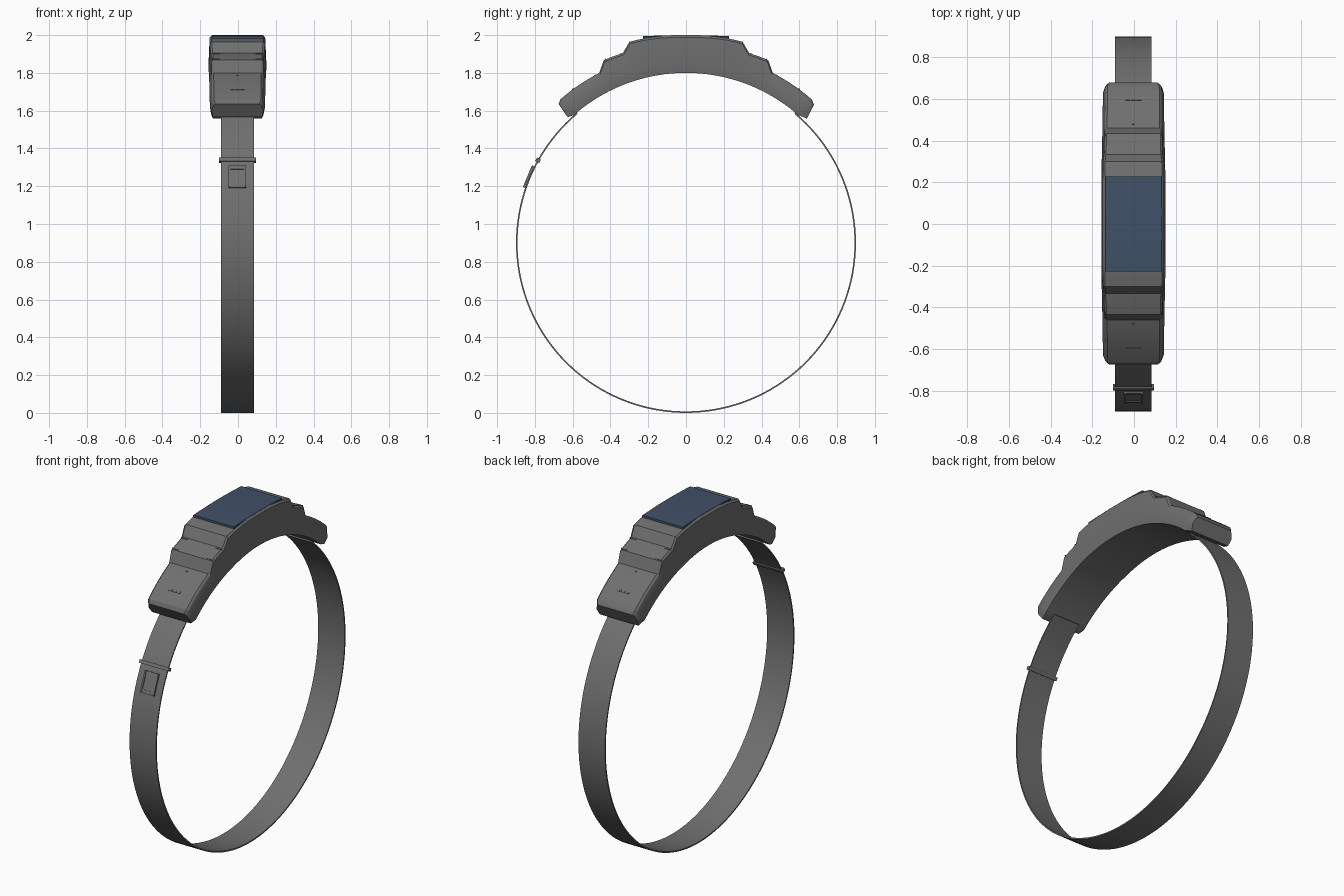
import bpy, bmesh
from math import sin, cos, radians, sqrt

cube = bpy.data.objects.get("Cube")
if cube:
    bpy.data.objects.remove(cube, do_unlink=True)

CENTRE_Z = 0.9   # centre of the strap circle
RADIUS = 0.9     # outer radius of the strap
SHIFT = -0.003   # sideways offset of the whole model


def material(name, rgb):
    mat = bpy.data.materials.new(name)
    mat.use_nodes = True
    color = (*rgb, 1)
    mat.diffuse_color = color
    bsdf = next(n for n in mat.node_tree.nodes if n.type == 'BSDF_PRINCIPLED')
    bsdf.inputs["Base Color"].default_value = color
    return mat


GREY = material("dark grey plastic", (0.16, 0.16, 0.16))
BLUE = material("slate blue glass", (0.053, 0.082, 0.138))


def polar(x, angle, r):
    """Point at an angle from the top, positive towards the back."""
    a = radians(angle)
    return (x + SHIFT, r * sin(a), CENTRE_Z + r * cos(a))


def finish(name, bm, mat):
    bmesh.ops.recalc_face_normals(bm, faces=bm.faces)
    mesh = bpy.data.meshes.new(name)
    bm.to_mesh(mesh)
    bm.free()
    mesh.materials.append(mat)
    obj = bpy.data.objects.new(name, mesh)
    bpy.context.collection.objects.link(obj)
    bpy.ops.object.select_all(action='DESELECT')
    obj.select_set(True)
    bpy.context.view_layer.objects.active = obj
    bpy.ops.object.shade_smooth_by_angle(angle=radians(25))
    return obj


def loft(name, sections, mat):
    """Skin equal-sized cross-sections and cap both ends."""
    bm = bmesh.new()
    loops = [[bm.verts.new(p) for p in s] for s in sections]
    n = len(loops[0])
    for a, b in zip(loops, loops[1:]):
        for i in range(n):
            j = (i + 1) % n
            bm.faces.new((a[i], a[j], b[j], b[i]))
    bm.faces.new(loops[0])
    bm.faces.new(loops[-1])
    return finish(name, bm, mat)


def block(name, x, angle, r, size, mat=GREY):
    """Box lying on the curve: size is across, along and outward."""
    bm = bmesh.new()
    bmesh.ops.create_cube(bm, size=1)
    bmesh.ops.scale(bm, vec=size, verts=bm.verts)
    obj = finish(name, bm, mat)
    obj.location = polar(x, angle, r)
    obj.rotation_euler.x = -radians(angle)
    return obj


# Strap: thin band whose open ends disappear into the housing
strap = []
for i in range(113):
    a = 40 + 280 * i / 112
    strap.append([polar(x, a, r) for x, r in (
        (-0.088, RADIUS - 0.008), (0.088, RADIUS - 0.008),
        (0.088, RADIUS), (-0.088, RADIUS))])
loft("strap", strap, GREY)

# Housing: stepped outline as angle, outer radius, middle and outer half width
OUTLINE = [
    (0, 1.097, 0.153, 0.147), (11.5, 1.105, 0.153, 0.147),
    (15.7, 1.106, 0.153, 0.146), (18.4, 1.059, 0.152, 0.141),
    (24.2, 1.061, 0.150, 0.139), (27.1, 1.010, 0.149, 0.136),
    (41.2, 1.010, 0.146, 0.134),
]


def section(angle, outer, mid_w, out_w, inner=RADIUS, inner_angle=None):
    foot = angle if inner_angle is None else inner_angle
    half = [(mid_w - 0.008, foot, inner),
            (mid_w, (angle + foot) / 2, 0.955),
            (out_w, angle, outer - 0.010),
            (out_w - 0.010, angle, outer)]
    return ([polar(*p) for p in half]
            + [polar(-w, a, r) for w, a, r in reversed(half)])


stations = []
for p, q in zip(OUTLINE, OUTLINE[1:]):
    steps = max(1, round((q[0] - p[0]) / 2))
    for k in range(steps):
        t = k / steps
        stations.append([u + (v - u) * t for u, v in zip(p, q)])
stations.append(OUTLINE[-1])

back = [section(*s) for s in stations]
front = [section(-s[0], *s[1:]) for s in stations[:0:-1]]
# Rounded end noses
back.append(section(42.8, 0.998, 0.137, 0.126, 0.918, 44.2))
front.insert(0, section(-42.5, 0.998, 0.137, 0.126, 0.914, -43.3))
loft("housing", front + back, GREY)

# Screen: gently domed glass slab
screen = []
for i in range(13):
    y = 0.227 * (i / 6 - 1)
    top = 2.0 - 0.006 * (y / 0.227) ** 2
    screen.append([(x + SHIFT, y, z) for x, z in (
        (-0.137, top - 0.02), (0.137, top - 0.02), (0.137, top - 0.003),
        (0.134, top), (-0.134, top), (-0.137, top - 0.003))])
loft("screen", screen, BLUE)

# Vent slots, pin dots and step ridges on both ends of the housing
for side, word in ((-1, "front"), (1, "back")):
    for x in (-0.027, 0, 0.027):
        block(word + "_vent_slot", x, side * 36.3, 1.010, (0.022, 0.014, 0.006))
    block(word + "_pin_dot", 0, side * 28.4, 1.010, (0.012, 0.006, 0.005))
    for x in (-0.115, 0.115):
        block(word + "_step_ridge", x, side * 18.9, 1.060, (0.04, 0.006, 0.005))
        block(word + "_seam_ridge", x, side * 23.7, 1.061, (0.04, 0.006, 0.005))

# Buckle: framed plate on the front of the strap
BUCKLE = -67.2
block("buckle_plate", 0, BUCKLE, 0.901, (0.09, 0.12, 0.008))
for s in (-1, 1):
    block("buckle_side_rail", s * 0.041, BUCKLE, 0.906, (0.010, 0.124, 0.010))
    block("buckle_cross_rail", 0, BUCKLE + s * 3.3, 0.904, (0.09, 0.020, 0.010))

# Keeper loop: wraps the strap above the buckle
KEEPER = -60.8
for r in (0.889, 0.905):
    block("keeper_bar", 0, KEEPER, r, (0.196, 0.020, 0.008))
for s in (-1, 1):
    block("keeper_end", s * 0.094, KEEPER, 0.897, (0.008, 0.020, 0.024))
